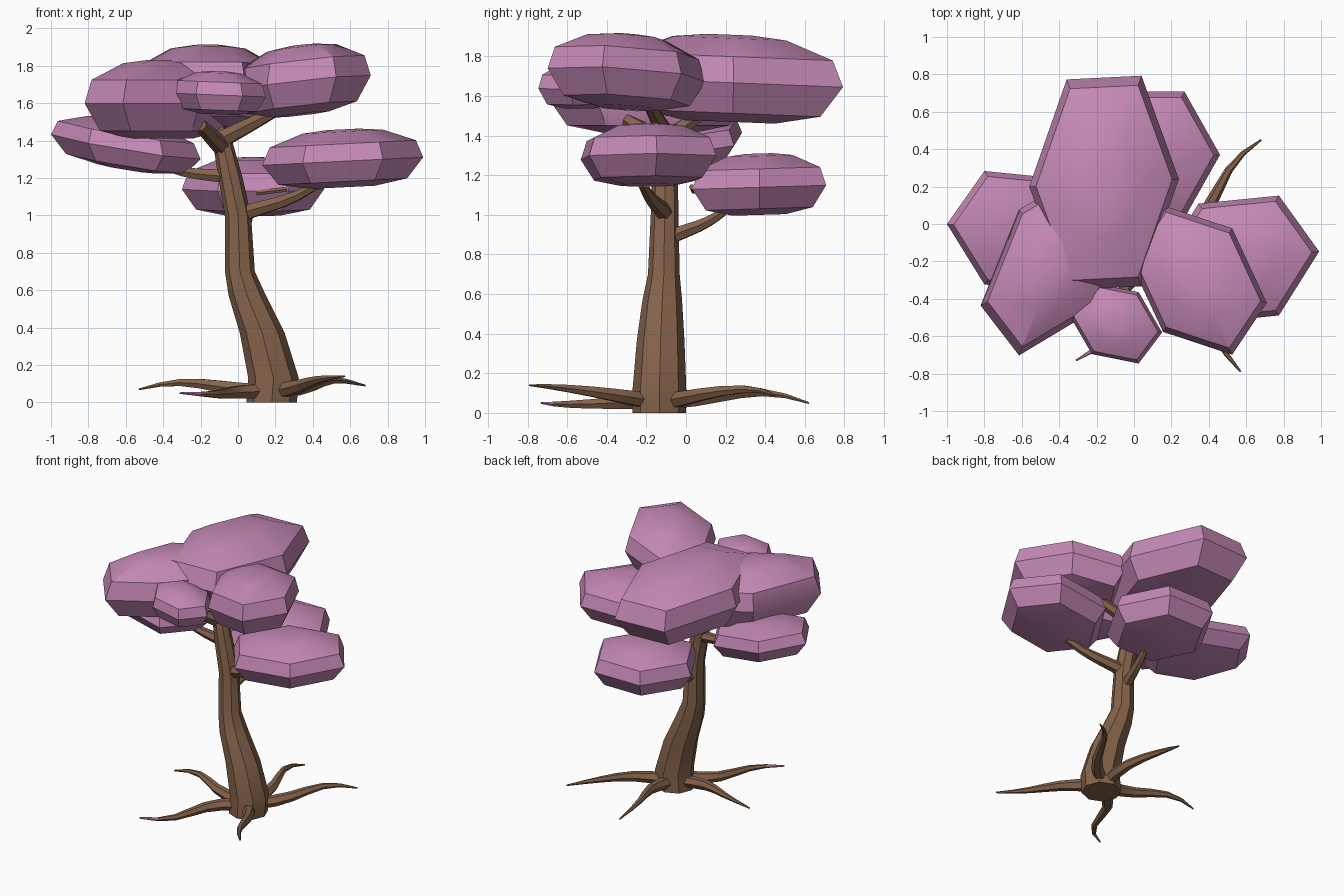
import bpy, bmesh, math
from mathutils import Vector

cube = bpy.data.objects.get("Cube")
if cube:
    bpy.data.objects.remove(cube)


def material(name, rgb):
    mat = bpy.data.materials.new(name)
    mat.use_nodes = True
    mat.diffuse_color = (*rgb, 1)
    bsdf = mat.node_tree.nodes["Principled BSDF"]
    bsdf.inputs["Base Color"].default_value = (*rgb, 1)
    return mat


BARK = material("brown bark", (0.235, 0.125, 0.07))
LEAF = material("pink foliage", (0.56, 0.25, 0.47))


def ring_angles(sides):
    return [math.tau * i / sides for i in range(sides)]


def skin(name, rings, mat):
    """Bridge a stack of rings, cap both ends and keep sharp edges."""
    bm = bmesh.new()
    loops = [[bm.verts.new(point) for point in ring] for ring in rings]
    for lower, upper in zip(loops, loops[1:]):
        for i in range(len(lower)):
            bm.faces.new((lower[i - 1], lower[i], upper[i], upper[i - 1]))
    bm.faces.new(loops[0])
    bm.faces.new(loops[-1])
    bmesh.ops.recalc_face_normals(bm, faces=bm.faces)
    mesh = bpy.data.meshes.new(name)
    bm.to_mesh(mesh)
    bm.free()
    mesh.materials.append(mat)
    obj = bpy.data.objects.new(name, mesh)
    bpy.context.collection.objects.link(obj)
    bpy.ops.object.select_all(action='DESELECT')
    obj.select_set(True)
    bpy.context.view_layer.objects.active = obj
    bpy.ops.object.shade_smooth_by_angle(angle=math.radians(34))
    return obj


def limb(name, start, end, thick, thin, lift, sway=0):
    """Tapered six-sided tube that arches by lift and snakes sideways by sway."""
    start, end = Vector(start), Vector(end)
    up = Vector((0, 0, 1))
    side = (end - start).cross(up).normalized()
    steps = 6
    path = []
    for k in range(steps + 1):
        t = k / steps
        path.append(start.lerp(end, t) + up * lift * math.sin(math.pi * t ** 1.5)
                    + side * sway * math.sin(math.tau * t))
    rings = []
    for k, center in enumerate(path):
        along = path[min(k + 1, steps)] - path[max(k - 1, 0)]
        u = along.cross(up).normalized()
        v = u.cross(along).normalized()
        radius = thick + (thin - thick) * (k / steps) ** 1.3
        rings.append([center + radius * (math.cos(a) * u + math.sin(a) * v)
                      for a in ring_angles(6)])
    return skin(name, rings, BARK)


def root(name, tip, lift, sway):
    """Root that leaves the trunk base towards its pointed tip."""
    base = Vector((0.18, -0.13, 0.06))
    reach = Vector((tip[0], tip[1], base.z)) - base
    return limb(name, base + reach.normalized() * 0.06, tip, 0.045, 0.005, lift, sway)


# Scale and relative height of each ring of a leaf pad, underside to crown
PAD_STEPS = [(0.4, 0), (0.8, 0.1), (1, 0.45), (0.91, 0.75), (0.5, 0.96), (0.2, 1)]


def leaf_pad(name, center, radii, skew, low, high, tilt_x=0, tilt_y=0):
    """Faceted cushion of leaves over a stretched, skewed hexagon."""
    rings = []
    for scale, height in PAD_STEPS:
        ring = []
        for a in ring_angles(6):
            x = scale * radii[0] * math.cos(a)
            y = scale * radii[1] * math.sin(a) + skew * x
            z = low + (high - low) * height + tilt_x * x + tilt_y * y
            ring.append((center[0] + x, center[1] + y, z))
        rings.append(ring)
    skin(name, rings, LEAF)


# Trunk: level octagons given by x, height and radius, leaning as they thin
trunk_rings = []
for x, z, r in [(0.18, 0, 0.135), (0.19, 0.13, 0.135), (0.13, 0.37, 0.12), (0.05, 0.57, 0.1),
                (0.01, 0.7, 0.08), (0, 1, 0.07), (-0.04, 1.2, 0.065), (-0.09, 1.43, 0.05)]:
    y = -0.08 - 0.4 * r
    trunk_rings.append([(x + r * math.cos(a), y + r * math.sin(a), z) for a in ring_angles(8)])
skin("trunk", trunk_rings, BARK)

# Roots
root("left_back_root", (0.68, 0.45, 0.09), 0.04, 0.03)
root("left_front_root", (0.57, -0.79, 0.14), 0.01, -0.02)
root("right_root", (-0.53, 0, 0.07), 0.04, -0.03)
root("back_root", (0.12, 0.62, 0.05), 0.05, 0.03)
pink_root = root("right_front_root", (-0.31, -0.73, 0.05), -0.01, 0.05)

# Pink tip on one root
pink_root.data.materials.append(LEAF)
for face in pink_root.data.polygons:
    if face.center.x < -0.22:
        face.material_index = 1

# Branches
limb("left_branch", (0, -0.1, 1), (0.47, -0.24, 1.2), 0.045, 0.02, -0.03)
limb("right_branch", (0, -0.1, 1.2), (-0.44, -0.06, 1.28), 0.042, 0.02, -0.02)
limb("back_branch", (0, -0.1, 0.88), (0.07, 0.22, 1.04), 0.042, 0.02, -0.02)
limb("upper_left_branch", (-0.1, -0.1, 1.4), (0.25, -0.2, 1.58), 0.05, 0.025, 0)
limb("upper_right_branch", (-0.08, -0.1, 1.36), (-0.2, -0.3, 1.48), 0.05, 0.035, 0)
limb("upper_back_branch", (-0.09, -0.1, 1.38), (-0.12, 0.14, 1.56), 0.045, 0.03, 0)
limb("leaf_twig", (0.1, 0.04, 1.12), (0.26, 0.03, 1.14), 0.015, 0.015, 0)

# Leaf pads
leaf_pad("crown_leaves", (-0.16, 0.22), (0.4, 0.65), 0.05, 1.47, 1.91, tilt_y=-0.04)
leaf_pad("upper_left_leaves", (0.34, -0.3), (0.37, 0.39), -0.33, 1.54, 1.91, tilt_x=0.1, tilt_y=-0.04)
leaf_pad("upper_right_leaves", (-0.41, -0.19), (0.41, 0.45), 0.6, 1.41, 1.83)
leaf_pad("front_leaves", (-0.1, -0.53), (0.25, 0.22), -0.2, 1.54, 1.77, tilt_x=-0.04)
leaf_pad("lower_left_leaves", (0.56, -0.19), (0.43, 0.37), 0.1, 1.15, 1.46, tilt_x=0.05)
leaf_pad("lower_right_leaves", (-0.6, -0.04), (0.4, 0.35), -0.1, 1.25, 1.51, tilt_x=-0.16, tilt_y=0.05)
leaf_pad("lower_back_leaves", (0.08, 0.37), (0.38, 0.39), 0, 1, 1.31, tilt_y=0.03)
